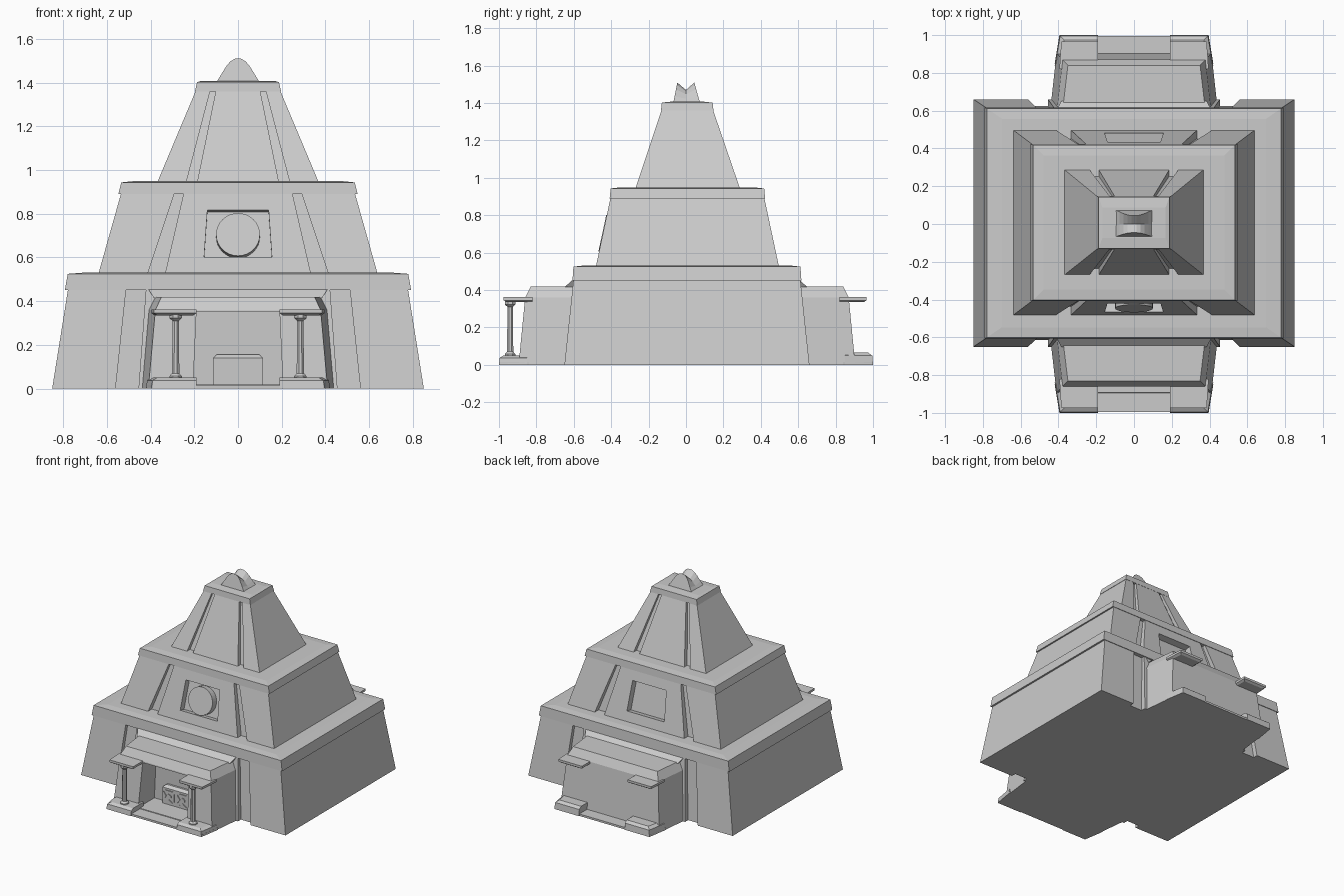
import bpy, bmesh, math
from mathutils import Vector, Matrix

if "Cube" in bpy.data.objects:
    bpy.data.objects.remove(bpy.data.objects["Cube"])


def loft(name, rings):
    """Solid skinned through rings of equal point count, capped at both ends."""
    bm = bmesh.new()
    vs = [[bm.verts.new(p) for p in r] for r in rings]
    n = len(rings[0])
    for a, b in zip(vs, vs[1:]):
        for i in range(n):
            j = (i + 1) % n
            bm.faces.new((a[i], a[j], b[j], b[i]))
    bm.faces.new(vs[0][::-1])
    bm.faces.new(vs[-1])
    bmesh.ops.recalc_face_normals(bm, faces=bm.faces)
    me = bpy.data.meshes.new(name)
    bm.to_mesh(me)
    bm.free()
    ob = bpy.data.objects.new(name, me)
    bpy.context.collection.objects.link(ob)
    return ob


def rect(x0, x1, y0, y1, z):
    return [(x0, y0, z), (x1, y0, z), (x1, y1, z), (x0, y1, z)]


def box(name, x0, x1, y0, y1, z0, z1):
    return loft(name, [rect(x0, x1, y0, y1, z0), rect(x0, x1, y0, y1, z1)])


def turned(name, x, y, profile, sides=8):
    return loft(name, [[(x + r * math.cos((i + .5) * math.tau / sides),
                         y + r * math.sin((i + .5) * math.tau / sides), z)
                        for i in range(sides)] for r, z in profile])


def cut(target, cutter):
    m = target.modifiers.new("cut", 'BOOLEAN')
    m.operation, m.solver, m.object = 'DIFFERENCE', 'EXACT', cutter
    cutter.hide_render = True
    bpy.context.view_layer.objects.active = target
    bpy.ops.object.modifier_apply(modifier=m.name)
    bpy.data.objects.remove(cutter)


def tier_ring(z, w, f, b, gi, go, d):
    """Rectangle with two grooves on the front and two on the back."""
    half = [(-w, 0), (-go, 0), (-go, d), (-gi, d), (-gi, 0),
            (gi, 0), (gi, d), (go, d), (go, 0), (w, 0)]
    return ([(x, f + o, z) for x, o in half] +
            [(-x, b - o, z) for x, o in half])


# Three tapering tiers with grooved faces
tier_1 = loft("lower_tier", [tier_ring(0, .85, -.65, .66, .455, .56, .035),
                             tier_ring(.47, .775, -.6, .61, .42, .51, .025)])
tier_2 = loft("middle_tier", [tier_ring(.52, .64, -.483, .498, .335, .415, .045),
                              tier_ring(.91, .53, -.4, .415, .245, .285, .025)])
tier_3 = loft("upper_tier", [tier_ring(.93, .375, -.275, .293, .19, .24, .035),
                             tier_ring(1.37, .19, -.128, .142, .1, .125, .018)])

# Overhanging ledges
for name, w, f, b, z0, z1, t in (("lower_ledge", .792, -.607, .617, .45, .525, .013),
                                 ("middle_ledge", .547, -.408, .423, .89, .943, .013),
                                 ("upper_ledge", .197, -.134, .147, 1.36, 1.402, .01)):
    loft(name, [rect(-w, w, f, b, z0),
                rect(-w + t, w - t, f + .005, b - .005, z1),
                rect(-w + t + .1 * w, w - t - .1 * w, f + .06, b - .06, z1 + .006)])

# Square niches in the middle tier, set square to the sloping wall
slope = math.atan(.083 / .39)
for side, y in ((1, -.446), (-1, .458)):
    frame = (Matrix.Translation((0, y, .71)) @
             Matrix.Rotation(0 if side > 0 else math.pi, 4, 'Z') @
             Matrix.Rotation(-slope, 4, 'X'))
    quad = [(-.155, -.11), (.155, -.11), (.14, .11), (-.14, .11)]
    cut(tier_2, loft("niche_cutter", [[frame @ Vector((x, d, z)) for x, z in quad]
                                      for d in (-.1, .05)]))
    if side > 0:
        # Round disc in the front niche
        loft("sun_disc", [[frame @ Vector((.1 * math.cos(i * math.tau / 32), d,
                                           .1 * math.sin(i * math.tau / 32) - .005))
                           for i in range(32)] for d in (.055, .0)])

# Roof ornament: arched ends with a saddle between them
half = [(.1, 0), (.078, .035), (.055, .073), (.035, .097), (.014, .109)]
arch = [(x, z) for x, z in half] + [(-x, z) for x, z in reversed(half)]
loft("roof_ornament", [[(x, y + lean * z, 1.4 + z * k) for x, z in arch]
                       for y, lean, k in ((-.068, .2, 1), (-.0, 0, .64), (.075, -.28, 1))])


def porch_ring(s, z, w_in, w_out, y_out):
    return [(-w_in, s * .5, z), (w_in, s * .5, z), (w_out, s * y_out, z), (-w_out, s * y_out, z)]


# Front and back porches
for s, side in ((-1, "front"), (1, "back")):
    e = 0 if s < 0 else .01
    porch = loft(side + "_porch", [porch_ring(s, 0, .455, .41, .895 + e),
                                   porch_ring(s, .36, .42, .378, .86 + e),
                                   porch_ring(s, .42, .39, .35, .83 + e)])
    # Doorway (front is deep, back is a shallow panel)
    depth = .70 if s < 0 else .86
    if s < 0:
        cut(porch, loft("door_cutter", [rect(-.205, .205, -1.1, -depth, .02),
                                        rect(-.19, .19, -1.1, -depth, .35)]))
    # Flared joint between porch roof and ledge
    loft(side + "_roof_flare", [rect(-.385, .385, min(s * .5, s * .65), max(s * .5, s * .65), .415),
                                rect(-.41, .41, min(s * .5, s * .605), max(s * .5, s * .605), .455)])
    # Thin floor slab
    loft(side + "_floor", [[(-.42, s * .84, z), (.42, s * .84, z),
                            (.395, s * .995, z), (-.395, s * .995, z)] for z in (0, .015)])
    for m, hand in ((-1, "left"), (1, "right")):
        # Corner plinths
        h = .05 if s < 0 else .065
        loft(f"{side}_{hand}_plinth",
             [[(m * .19, s * .85, z), (m * (.42 - t), s * .85, z),
               (m * (.395 - t), s * (1 - t), z), (m * .19, s * (1 - t), z)]
              for z, t in ((0, 0), (h * .75, .004), (h, .025))])
        # Small flat canopies
        yo = .975 if s < 0 else .965
        loft(f"{side}_{hand}_canopy",
             [[(m * (.19 + t), s * .82, z), (m * (.395 - t), s * .82, z),
               (m * (.385 - t), s * (yo - t), z), (m * (.19 + t), s * (yo - t), z)]
              for z, t in ((.335, .015), (.345, 0), (.362, 0))])
        # Front columns
        if s < 0:
            turned(f"{hand}_column", m * .285, -.94,
                   [(.03, .045), (.03, .058), (.018, .07), (.016, .31),
                    (.03, .322), (.03, .34)])

# Carved altar in the doorway
loft("altar", [rect(-.115, .115, -.735, -.69, .015), rect(-.115, .115, -.735, -.69, .14),
               rect(-.095, .095, -.715, -.69, .157)])
for cx in (-.057, .057):
    loft("altar_boss", [[(cx + .018 * math.cos((i + .5) * math.tau / 8), y,
                          .082 + .018 * math.sin((i + .5) * math.tau / 8))
                         for i in range(8)] for y in (-.73, -.741)])
    for k in range(4):
        c, s = round(math.cos(k * math.pi / 2)), round(math.sin(k * math.pi / 2))
        tri = [(.022, 0), (.044, .03), (.044, -.03)]
        loft("altar_wedge", [[(cx + u * c - v * s, y, .082 + u * s + v * c) for u, v in tri]
                             for y in (-.73, -.741)])
